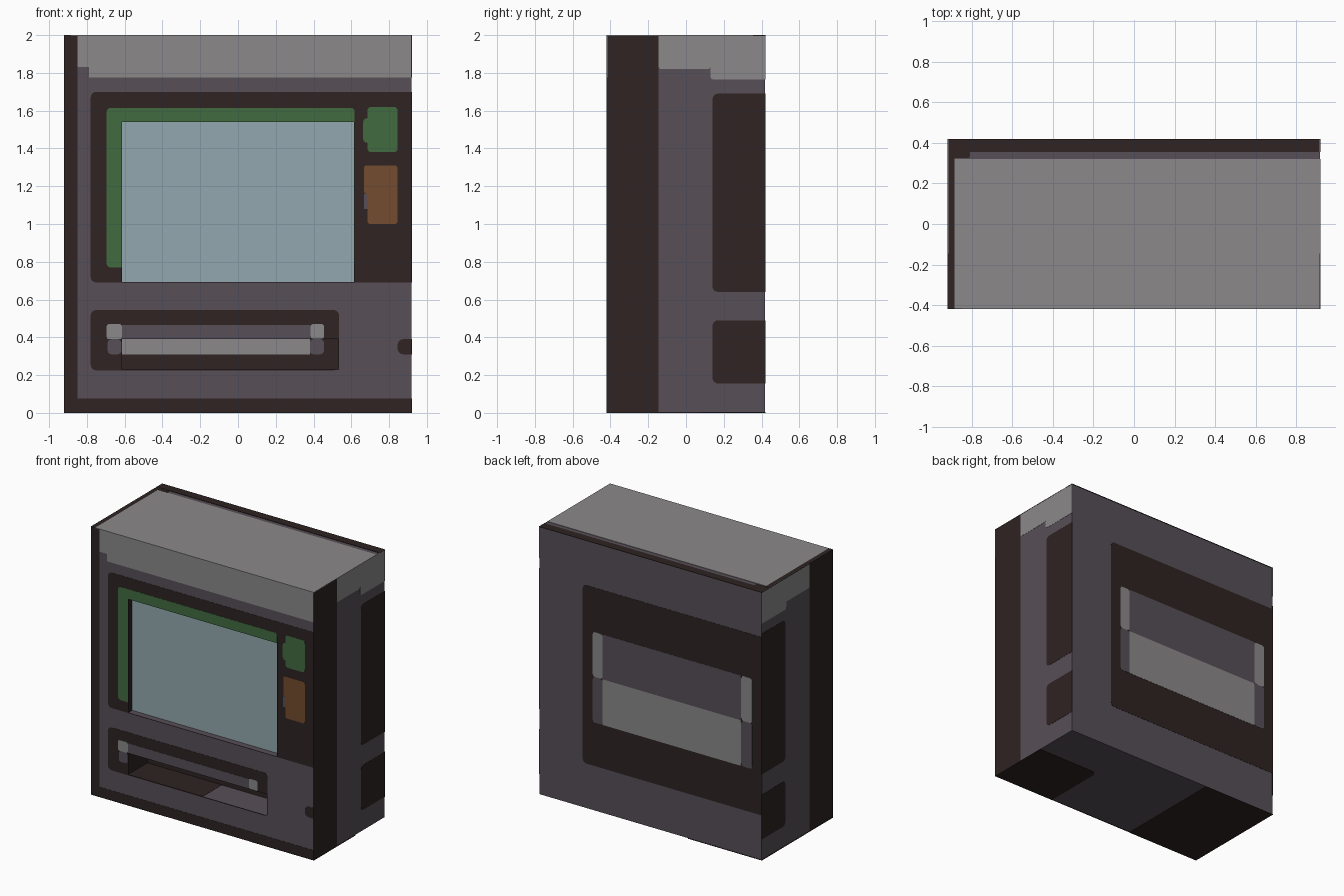
import bpy, bmesh, math
from mathutils import Vector

cube = bpy.data.objects.get("Cube")
if cube:
    bpy.data.objects.remove(cube, do_unlink=True)

HX, HY, TOP = 0.92, 0.42, 2.0      # outer half width, half depth, height
SKIN = 0.003                       # room left for the painted plates
STEP = 0.0015                      # thickness of one plate layer


def material(name, *rgb):
    col = [((c / 255 + 0.055) / 1.055) ** 2.4 for c in rgb] + [1]
    m = bpy.data.materials.new(name)
    m.use_nodes = True
    m.diffuse_color = col
    bsdf = m.node_tree.nodes["Principled BSDF"]
    bsdf.inputs["Base Color"].default_value = col
    bsdf.inputs["Roughness"].default_value = 0.9
    return m


CASE = material("casing purple grey", 87, 79, 87)
DARK = material("dark brown", 46, 35, 34)
GREY = material("light grey", 139, 137, 137)
GREEN = material("green", 65, 107, 64)
RUST = material("rust orange", 115, 76, 46)
GLASS = material("pale blue glass", 146, 169, 175)


def finish(bm, name, mat):
    bmesh.ops.recalc_face_normals(bm, faces=bm.faces)
    me = bpy.data.meshes.new(name)
    bm.to_mesh(me)
    bm.free()
    ob = bpy.data.objects.new(name, me)
    bpy.context.collection.objects.link(ob)
    me.materials.append(mat)
    return ob


def box(name, lo, hi, mat):
    bm = bmesh.new()
    bmesh.ops.create_cube(bm, size=1)
    for v in bm.verts:
        v.co = [l + (c + 0.5) * (h - l) for c, l, h in zip(v.co, lo, hi)]
    return finish(bm, name, mat)


# Where each painted surface lies: (u, v, height above it) -> point
IX, IY = HX - SKIN, HY - SKIN
SCREEN_Y, SLOT_Y = -0.37, -0.19
SURFACE = {
    "front": lambda u, v, h: (u, -IY - h, v),
    "back": lambda u, v, h: (u, IY + h, v),
    "right": lambda u, v, h: (IX + h, u, v),
    "left": lambda u, v, h: (-IX - h, u, v),
    "top": lambda u, v, h: (u, v, TOP - SKIN + h),
    "bottom": lambda u, v, h: (u, v, SKIN - h),
    "screen_back": lambda u, v, h: (u, SCREEN_Y - h, v),
    "screen_left": lambda u, v, h: (-0.615 + h, u, v),
    "screen_right": lambda u, v, h: (0.615 - h, u, v),
    "slot_back": lambda u, v, h: (u, SLOT_Y - h, v),
    "slot_floor": lambda u, v, h: (u, v, 0.23 + h),
    "slot_left": lambda u, v, h: (-0.615 + h, u, v),
    "slot_right": lambda u, v, h: (0.533 - h, u, v),
}


def plate(name, where, u0, v0, u1, v1, mat, layer=1, r=0.0):
    """Thin plate; corners that touch an edge of the body stay square."""
    ulim = HY if where in ("left", "right") else HX
    flat = where in ("top", "bottom")
    vlo, vhi = (-HY, HY) if flat else (0, TOP)
    pts = []
    for i, (u, v, su, sv) in enumerate(((u1, v1, -1, -1), (u0, v1, 1, -1),
                                        (u0, v0, 1, 1), (u1, v0, -1, 1))):
        if r == 0 or abs(u) >= ulim or v <= vlo or v >= vhi:
            pts.append((u, v))
            continue
        for k in range(5):
            a = math.pi / 2 * (i + k / 4)
            pts.append((u + su * r + r * math.cos(a), v + sv * r + r * math.sin(a)))
    put = SURFACE[where]
    bm = bmesh.new()
    face = bm.faces.new([bm.verts.new(put(u, v, -STEP / 2)) for u, v in pts])
    move = Vector(put(0, 0, layer * STEP)) - Vector(put(0, 0, -STEP / 2))
    ext = bmesh.ops.extrude_face_region(bm, geom=[face], use_keep_orig=True)
    bmesh.ops.translate(bm, vec=move,
                        verts=[g for g in ext["geom"] if isinstance(g, bmesh.types.BMVert)])
    return finish(bm, name, mat)


def cut(ob, cutter):
    mod = ob.modifiers.new("recess", "BOOLEAN")
    mod.operation, mod.solver, mod.object = "DIFFERENCE", "EXACT", cutter
    bpy.context.view_layer.objects.active = ob
    bpy.ops.object.modifier_apply(modifier=mod.name)


# Cabinet body and the front panels around its two recesses
body = box("cabinet_body", (-IX, -IY, SKIN), (IX, IY, TOP - SKIN), CASE)
screen_panel = plate("screen_panel", "front", -0.78, 0.69, HX, 1.70, DARK, 1, 0.03)
screen_frame = plate("screen_frame", "front", -0.695, 0.77, 0.617, 1.615, GREEN, 2, 0.02)
slot_panel = plate("slot_panel", "front", -0.78, 0.225, 0.535, 0.545, DARK, 1, 0.03)

screen_cut = box("screen_cutter", (-0.615, -0.6, 0.692), (0.615, SCREEN_Y, 1.54), CASE)
slot_cut = box("slot_cutter", (-0.615, -0.6, 0.23), (0.533, SLOT_Y, 0.39), CASE)
for ob in (body, screen_panel, screen_frame):
    cut(ob, screen_cut)
for ob in (body, slot_panel):
    cut(ob, slot_cut)
for ob in (screen_cut, slot_cut):
    bpy.data.objects.remove(ob, do_unlink=True)

# Recessed screen
plate("screen_glass", "screen_back", -0.615, 0.692, 0.615, 1.54, GLASS)
for side in ("left", "right"):
    plate("screen_wall_" + side, "screen_" + side, -IY, 0.692, SCREEN_Y, 1.54, DARK)

# Slot interior
plate("slot_back_wall", "slot_back", -0.615, 0.23, 0.533, 0.39, DARK)
plate("slot_back_bar", "slot_back", -0.615, 0.31, 0.38, 0.39, GREY, 2)
plate("slot_back_end", "slot_back", 0.38, 0.31, 0.455, 0.39, CASE, 2, 0.02)
plate("slot_floor_dark", "slot_floor", -0.615, -IY, 0.0, SLOT_Y, DARK)
for side in ("left", "right"):
    plate("slot_wall_" + side, "slot_" + side, -IY, 0.23, SLOT_Y, 0.39, DARK)

# Handle painted above the slot
plate("slot_bar", "front", -0.615, 0.392, 0.385, 0.465, CASE, 2)
plate("slot_bar_peg_left", "front", -0.695, 0.39, -0.615, 0.47, GREY, 2, 0.012)
plate("slot_bar_peg_right", "front", 0.385, 0.392, 0.455, 0.47, GREY, 2, 0.012)
plate("slot_bar_foot", "front", -0.69, 0.31, -0.617, 0.39, CASE, 2, 0.02)

# Buttons and front trim
plate("green_button", "front", 0.685, 1.38, 0.845, 1.62, GREEN, 2, 0.02)
plate("green_button_side", "front", 0.663, 1.43, 0.72, 1.56, GREEN, 2, 0.02)
plate("orange_button", "front", 0.685, 1.0, 0.845, 1.31, RUST, 2, 0.015)
plate("orange_button_side", "front", 0.668, 1.16, 0.72, 1.31, RUST, 2, 0.01)
plate("orange_button_chip", "front", 0.666, 1.08, 0.685, 1.16, CASE, 2)
plate("front_spot", "front", 0.845, 0.31, HX, 0.39, DARK, 1, 0.03)
plate("front_edge_strip", "front", -HX, 0, -0.85, TOP, DARK)
plate("front_base_strip", "front", -0.85, 0, HX, 0.075, DARK)
plate("front_header", "front", -0.79, 1.775, HX, TOP, GREY)
plate("front_header_step", "front", -0.85, 1.83, -0.79, TOP, GREY)

# Both sides share one layout
for side in ("left", "right"):
    plate(side + "_front_strip", side, -HY, 0, -0.145, TOP, DARK)
    plate(side + "_header", side, -0.145, 1.82, 0.13, TOP, GREY, 1, 0.015)
    plate(side + "_header_step", side, 0.13, 1.765, HY, TOP, GREY, 1, 0.015)
    plate(side + "_upper_panel", side, 0.14, 0.64, HY, 1.69, DARK, 1, 0.03)
    plate(side + "_lower_panel", side, 0.14, 0.155, HY, 0.49, DARK, 1, 0.03)

# Back panel with its wide handle
plate("back_panel", "back", -HX, 0.335, 0.56, 1.665, DARK, 1, 0.03)
plate("back_bar_upper", "back", -0.75, 1.0, 0.394, 1.335, CASE, 2)
plate("back_bar_lower", "back", -0.75, 0.66, 0.394, 1.0, GREY, 2)
for side, u0, u1 in (("left", 0.394, 0.476), ("right", -0.84, -0.75)):
    plate("back_peg_" + side, "back", u0, 1.0, u1, 1.335, GREY, 2, 0.02)
    plate("back_foot_" + side, "back", u0, 0.66, u1, 1.0, CASE, 2, 0.02)

# Top cover
plate("top_cover", "top", -0.885, -HY, HX, 0.32, GREY, 2)
plate("top_edge_strip", "top", -HX, -HY, -0.885, 0.33, DARK, 2)
plate("top_back_strip", "top", -HX, 0.355, HX, HY, DARK, 2)
plate("top_corner", "top", -HX, 0.325, -0.81, 0.36, DARK, 1, 0.01)

# Underside
plate("bottom_side_panel", "bottom", -HX, -HY, -0.31, HY, DARK, 2)
plate("bottom_front_panel", "bottom", 0.4, -HY, HX, 0.07, DARK, 2, 0.04)
